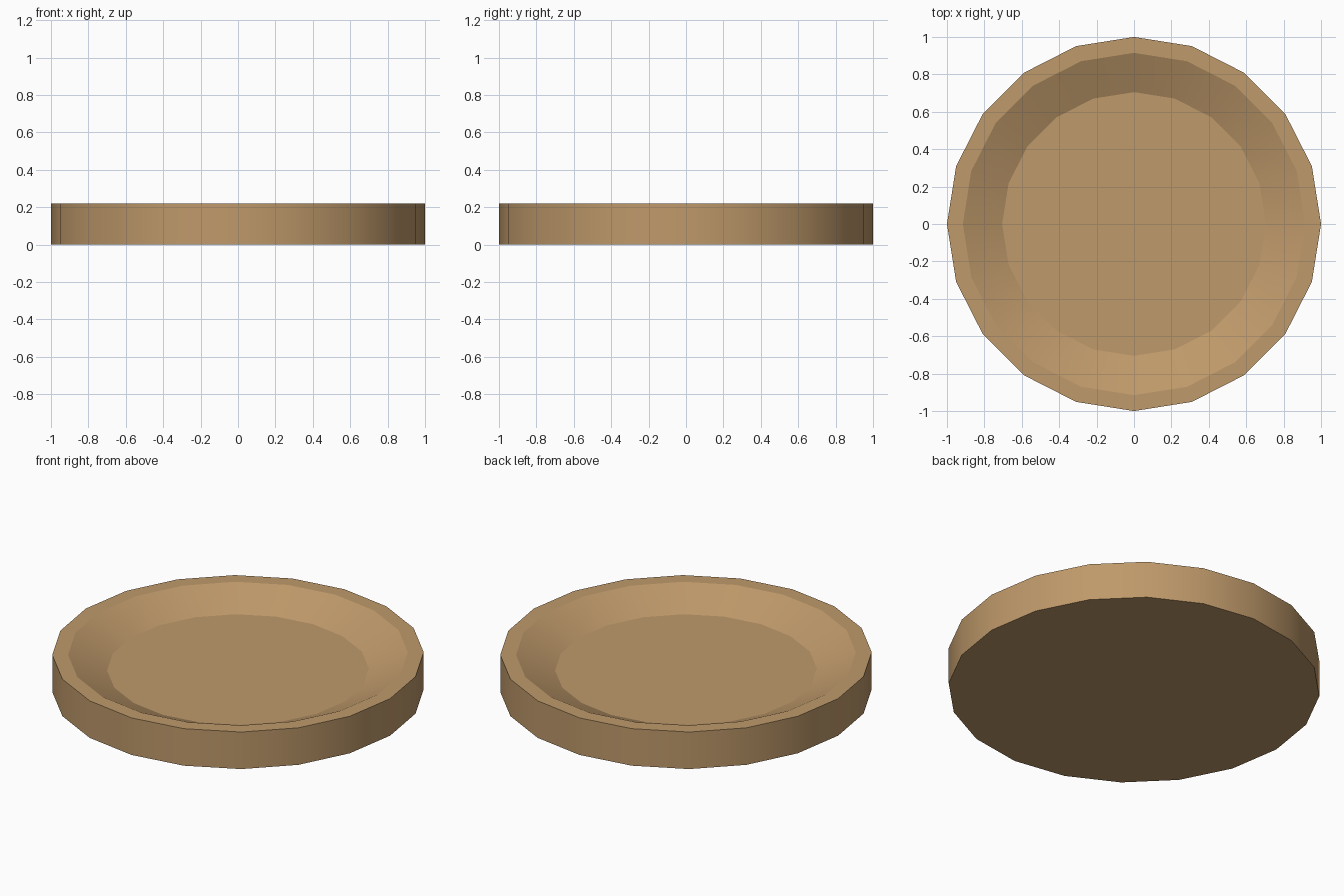
import bpy, bmesh, math

if "Cube" in bpy.data.objects:
    bpy.data.objects.remove(bpy.data.objects["Cube"])

SIDES = 20
# radius, height: outer wall, flat rim, sloped inner wall, recessed floor
PROFILE = [(1.0, 0.0), (1.0, 0.22), (0.915, 0.22), (0.705, 0.125)]


def ring(bm, radius, z):
    return [bm.verts.new((radius * math.cos(2 * math.pi * i / SIDES),
                          radius * math.sin(2 * math.pi * i / SIDES), z))
            for i in range(SIDES)]


# Shallow dish lathed from the profile
bm = bmesh.new()
rings = [ring(bm, r, z) for r, z in PROFILE]
for low, high in zip(rings, rings[1:]):
    for i in range(SIDES):
        j = (i + 1) % SIDES
        bm.faces.new((low[i], low[j], high[j], high[i]))

# Underside and floor
bm.faces.new(rings[0][::-1])
bm.faces.new(rings[-1])

mesh = bpy.data.meshes.new("dish")
bm.to_mesh(mesh)
bm.free()
dish = bpy.data.objects.new("dish", mesh)
bpy.context.collection.objects.link(dish)

# Smooth around the walls, crisp at rim and floor
bpy.context.view_layer.objects.active = dish
dish.select_set(True)
bpy.ops.object.shade_smooth_by_angle(angle=math.radians(21))

# Tan clay
clay = bpy.data.materials.new("tan_clay")
clay.diffuse_color = (0.52, 0.32, 0.145, 1)
clay.use_nodes = True
clay.node_tree.nodes["Principled BSDF"].inputs["Base Color"].default_value = clay.diffuse_color
mesh.materials.append(clay)
